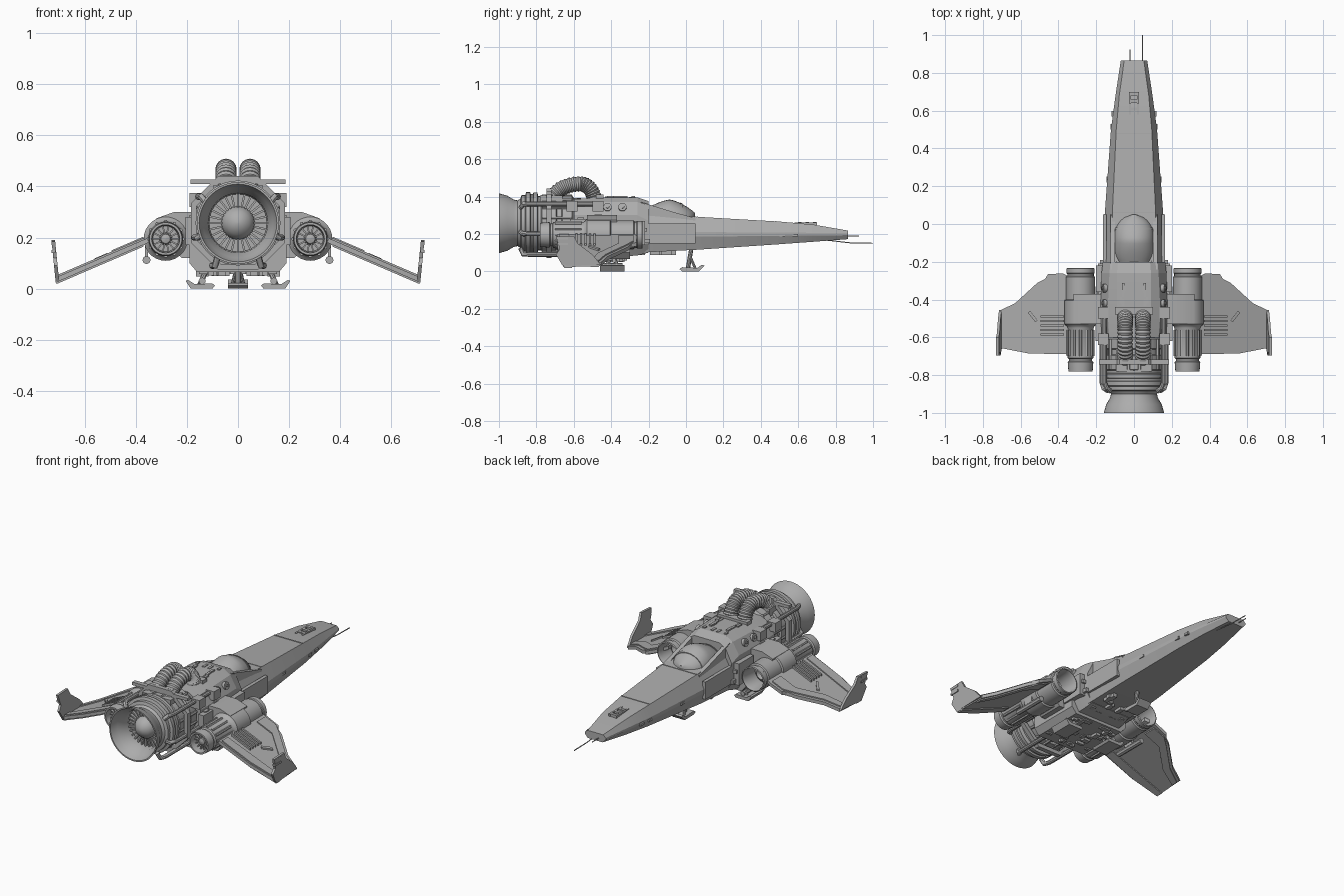
import bpy, bmesh, math, random
from mathutils import Vector

if "Cube" in bpy.data.objects:
    bpy.data.objects.remove(bpy.data.objects["Cube"])

random.seed(4)
GREY = bpy.data.materials.new("hull_grey")
GREY.diffuse_color = (0.42, 0.42, 0.42, 1)
GREY.use_nodes = True
GREY.node_tree.nodes["Principled BSDF"].inputs["Base Color"].default_value = GREY.diffuse_color


def loft(name, rings, mirror=False, caps=True, angle=32):
    """Skin a list of equal-length closed rings into one object."""
    bm = bmesh.new()
    rows = [[bm.verts.new(p) for p in r] for r in rings]
    n = len(rows[0])
    for a, b in zip(rows, rows[1:]):
        for i in range(n):
            bm.faces.new((a[i], a[(i + 1) % n], b[(i + 1) % n], b[i]))
    if caps:
        bm.faces.new(rows[0])
        bm.faces.new(rows[-1])
    else:
        bmesh.ops.remove_doubles(bm, verts=bm.verts, dist=1e-5)
    bmesh.ops.recalc_face_normals(bm, faces=bm.faces)
    me = bpy.data.meshes.new(name)
    bm.to_mesh(me)
    bm.free()
    me.polygons.foreach_set("use_smooth", [True] * len(me.polygons))
    me.set_sharp_from_angle(angle=math.radians(angle))
    me.materials.append(GREY)
    ob = bpy.data.objects.new(name, me)
    bpy.context.collection.objects.link(ob)
    if mirror:
        ob.modifiers.new("Mirror", 'MIRROR').use_mirror_merge = False
    return ob


def lathe(name, prof, x=0, z=0, n=32, mirror=False, caps=True, phase=0):
    """Revolve (y, radius) pairs about a lengthwise axis."""
    ang = [2 * math.pi * (i + phase) / n for i in range(n)]
    return loft(name, [[(x + r * math.cos(a), y, z + r * math.sin(a)) for a in ang]
                       for y, r in prof], mirror, caps)


def box(name, x0, x1, y0, y1, z0, z1, mirror=False):
    return loft(name, [[(x0, y0, z), (x1, y0, z), (x1, y1, z), (x0, y1, z)]
                       for z in (z0, z1)], mirror)


def prism_y(name, pts, y0, y1, mirror=False):
    return loft(name, [[(x, y, z) for x, z in pts] for y in (y0, y1)], mirror)


def prism_x(name, pts, x0, x1, mirror=False):
    return loft(name, [[(x, y, z) for y, z in pts] for x in (x0, x1)], mirror)


def rod(name, path, rad, n=10, mirror=False):
    path = [Vector(p) for p in path]
    rings = []
    for i, p in enumerate(path):
        t = (path[min(i + 1, len(path) - 1)] - path[max(i - 1, 0)]).normalized()
        ref = Vector((1, 0, 0)) if abs(t.x) < 0.9 else Vector((0, 0, 1))
        u = (ref - t * ref.dot(t)).normalized()
        v = t.cross(u)
        r = rad(i) if callable(rad) else rad
        rings.append([p + (u * math.cos(2 * math.pi * k / n) + v * math.sin(2 * math.pi * k / n)) * r
                      for k in range(n)])
    return loft(name, rings, mirror)


def hull(name, secs):
    """Each section: y followed by (half width, z) from top to bottom."""
    return loft(name, [[(w, y, z) for w, z in h] + [(-w, y, z) for w, z in reversed(h)]
                       for y, *h in secs], angle=12)


# Long tapering nose
hull("nose_hull", [
    (0.865, (.052, .218), (.07, .204), (.07, .193), (.05, .172)),
    (0.68, (.078, .25), (.098, .206), (.098, .192), (.08, .158)),
    (0.50, (.094, .266), (.122, .207), (.122, .19), (.1, .145)),
    (0.05, (.115, .292), (.155, .21), (.155, .185), (.13, .115)),
    (-0.25, (.118, .315), (.165, .23), (.165, .18), (.14, .1))])
# Cockpit side rails, nose panels and hatch
box("cockpit_side", .145, .165, -.24, .05, .15, .255, True)
prism_x("cockpit_rail", [(.05, .285), (-.06, .315), (-.24, .37), (-.24, .25), (.05, .25)], .1, .125, True)
for y, z, w in ((.48, .267, .095), (.06, .291, .113)):
    box("nose_seam", -w, w, y - .003, y + .003, z - .01, z + .003)
for x in (-.022, .022):
    box("nose_hatch_rail", x - .005, x + .005, .58, .7, .243, .262)
for y in (.6, .64, .68):
    box("nose_hatch_bar", -.018, .018, y, y + .018, .243, .263)

# Octagonal centre hull and belly
hull("centre_hull", [
    (-0.20, (.085, .375), (.125, .35), (.165, .27), (.165, .15), (.13, .1)),
    (-0.26, (.09, .395), (.13, .37), (.172, .30), (.172, .14), (.14, .085)),
    (-0.47, (.09, .395), (.14, .37), (.178, .30), (.178, .13), (.15, .07)),
    (-0.60, (.085, .385), (.13, .36), (.17, .30), (.17, .13), (.14, .075))])
prism_y("belly_block", [(-.19, .19), (-.19, .1), (-.16, .065), (.16, .065), (.19, .1), (.19, .19)], -.62, -.3)
box("spine_block", -.1, .1, -.48, -.44, .36, .41)
for y in (-.34, -.42):
    rod("round_vent", [(.13, y, .335), (.165, y, .345)], .022, 14, True)
    rod("vent_hub", [(.13, y, .335), (.17, y, .347)], .01, 8, True)

# Bubble canopy with frame ribs
def arch(y, grow=0.0, n=14):
    t = (y + .255) / .305
    w = .108 * math.sqrt(max(0, 1 - abs(2 * t - 1) ** 2.6)) + grow
    top = .29 + .1 * math.sin(math.pi * min(1, (1.02 - t) * .75 + .03)) ** .8 * min(1, (t + .35) * 1.1) + grow
    return [(w * math.cos(math.pi * i / n), y, .28 + (top - .28) * math.sin(math.pi * i / n))
            for i in range(n + 1)]

loft("canopy", [arch(-.254 + .303 * i / 20) for i in range(21)])
for y in (-.2, -.03):
    loft("canopy_rib", [arch(y, .004), arch(y + .012, .004)])
rim = [(math.cos(2 * math.pi * i / 36), math.sin(2 * math.pi * i / 36)) for i in range(36)]
loft("canopy_sill", [[(c * w, -.1 + s * l, z + .04 * (.1 - s) * .5) for c, s in rim]
                     for w, l, z in ((.118, .16, .27), (.118, .16, .305), (.106, .148, .305))], caps=False)

# Main engine, nozzle and turbine
EZ = .257
lathe("main_engine", [
    (-.45, .13), (-.6, .135), (-.61, .15), (-.66, .15), (-.665, .14), (-.69, .14), (-.695, .152), (-.77, .152),
    (-.775, .145), (-.79, .145), (-.795, .165), (-.815, .165), (-.818, .157), (-.83, .157), (-.833, .166),
    (-.855, .166), (-.86, .15), (-.88, .15), (-.885, .132), (-.9, .122), (-.92, .126), (-.955, .147), (-1, .16),
    (-1, .152), (-.955, .137), (-.925, .117), (-.87, .113), (-.87, .066), (-.895, .062), (-.92, .045),
    (-.935, .02), (-.938, .002)], z=EZ, n=40)

def blades(name, x, z, r0, r1, y, count, half, mirror=False):
    for i in range(count):
        a = 2 * math.pi * i / count
        d, s = Vector((math.cos(a), 0, math.sin(a))), Vector((-math.sin(a), 0, math.cos(a))) * half
        c = Vector((x, y, z))
        quad = [c + d * r0 - s, c + d * r1 - s, c + d * r1 + s, c + d * r0 + s]
        loft(name, [quad, [p + Vector((0, .015, 0)) for p in quad]], mirror)

blades("turbine_blade", 0, EZ, .06, .116, -.885, 28, .004)
for i in range(16):   # lengthwise ribs on the engine casing
    a = 2 * math.pi * (i + .5) / 16
    c, s = .15 * math.cos(a), .15 * math.sin(a)
    rod("engine_rib", [(c, -.77, EZ + s), (c, -.61, EZ + s)], .009, 6)

# Octagonal hoop and support pipes
lathe("engine_hoop", [(-.718, .2), (-.745, .2), (-.745, .175), (-.718, .175), (-.718, .2)],
      z=EZ, n=8, caps=False, phase=.5)
box("hoop_bar", -.185, .185, -.745, -.718, .41, .428)
for x, z in ((.155, .36), (.17, .2), (.1, .09)):
    rod("engine_pipe", [(x, -.5, z), (x, -.84, z), (x - .01, -.87, z), (x * .8, -.885, z * .8 + EZ * .2)], .013, 10, True)
for y in (-.64, -.5):
    box("pipe_clamp", .135, .19, y, y + .06, .32, .375, True)

# Ribbed intake hoses
arc = [math.pi * i / 44 for i in range(45)]
rod("ribbed_hose", [(.047, -.565 + (.075 if math.cos(a) > 0 else .15) * math.cos(a), .37 + .097 * math.sin(a))
                    for a in arc], lambda i: .042 if i % 2 else .037, 16, True)
box("hose_base", .005, .095, -.78, -.66, .36, .405, True)

# Side nacelles
NX, NZ = .283, .195
lathe("nacelle", [
    (-.33, .002), (-.31, .03), (-.34, .06), (-.25, .062), (-.232, .068), (-.235, .074), (-.26, .074), (-.265, .07),
    (-.275, .07), (-.28, .077), (-.4, .077), (-.405, .086), (-.53, .086), (-.54, .074), (-.55, .068), (-.71, .068),
    (-.715, .06), (-.725, .06), (-.73, .068), (-.78, .064), (-.78, .055), (-.73, .05), (-.73, .025), (-.75, .018),
    (-.755, .002)], NX, NZ, 28, True)
blades("nacelle_blade", NX, NZ, .02, .054, -.745, 14, .003, True)
for i in range(12):
    a = 2 * math.pi * i / 12
    x, z = NX + .067 * math.cos(a), NZ + .067 * math.sin(a)
    rod("nacelle_rib", [(x, -.7, z), (x, -.56, z)], .008, 6, True)
prism_y("nacelle_shoulder", [(.15, .3), (.25, .3), (.32, .275), (.3, .2), (.22, .12), (.15, .12)], -.53, -.37, True)
box("shoulder_block", .16, .2, -.36, -.22, .14, .27, True)
box("side_box", .17, .205, -.62, -.52, .17, .28, True)

# Drooping wings with raised panels
def wing(name, pts, lift, thick):
    loft(name, [[(x, y, .2 - .43 * (x - .35) + o) for x, y in pts] for o in (lift, lift - thick)], True)

wing("wing", [(.32, -.29), (.375, -.262), (.455, -.265), (.47, -.29), (.51, -.31), (.63, -.42), (.705, -.455),
              (.715, -.655), (.56, -.685), (.34, -.69)], 0, .02)
wing("leading_panel", [(.38, -.28), (.45, -.28), (.5, -.32), (.62, -.43), (.7, -.47), (.7, -.51), (.6, -.47),
                       (.48, -.36), (.38, -.36)], .007, .034)
wing("trailing_flap", [(.37, -.625), (.71, -.61), (.71, -.65), (.56, -.677), (.37, -.68)], .007, .034)
for i in range(5):
    y = -.485 - .024 * i
    wing("wing_slat", [(.37, y), (.495, y), (.495, y - .01), (.37, y - .01)], .012, .02)
wing("wing_strip", [(.55, -.46), (.562, -.47), (.522, -.52), (.51, -.51)], .009, .012)
# Upright winglets
fin = [(-.455, .035), (-.5, .09), (-.58, .15), (-.6, .19), (-.695, .185), (-.675, .12), (-.695, .09), (-.66, .03)]
loft("winglet", [[(x + .1 * (z - .03), y, z) for y, z in fin] for x in (.7, .714)], True)
for z in (.14, .17):
    box("winglet_light", .715, .73, -.69, -.63, z, z + .012, True)
# Small guns below the wing roots
box("gun_mount", .352, .364, -.5, -.44, .125, .18, True)
rod("gun", [(.358, -.56, .112), (.358, -.36, .112)], .016, 8, True)

# Landing gear: one nose skid, two rear pads
pad = [(-.035, .012), (-.02, 0), (.07, 0), (.1, .03), (.085, .035), (.06, .018), (-.02, .022)]
prism_x("nose_skid", pad, -.04, .04)
rod("nose_strut", [(0, .01, .015), (0, .03, .13)], .012, 10)
rod("nose_brace", [(.022, .05, .015), (.005, .02, .085)], .007, 8, True)
prism_y("rear_pad", [(.09, .012), (.1, 0), (.185, 0), (.205, .03), (.195, .034), (.17, .018), (.1, .02)], -.46, -.33, True)
for y in (-.43, -.36):
    rod("rear_strut", [(.15, y, .015), (.115, -.395, .09)], .01, 8, True)
rod("rear_ankle", [(.14, -.45, .03), (.14, -.34, .03)], .014, 8, True)

# Nose antennas
rod("long_antenna", [(.045, .74, .168), (.045, .88, .152), (.045, 1.0, .15)], .003, 6)
rod("short_antenna", [(-.022, .85, .19), (-.022, .925, .19)], .003, 6)

# Small surface machinery on flanks, belly and spine
U = random.uniform
for i in range(16):
    y, z, l = U(-.6, -.22), U(.12, .28), U(.015, .05)
    box("flank_detail", .16, U(.178, .192), y, y + l, z, z + U(.01, .03), True)
    x, y = U(.01, .12), U(-.6, -.32)
    box("belly_detail", x, x + U(.015, .05), y, y + l, U(.048, .06), .08, True)
for i in range(8):
    x, y = U(.01, .09), U(-.3, 0)
    box("keel_detail", x, x + .025, y, y + U(.02, .06), .088, .125, True)
    y = U(-.2, .6)
    w = .155 - .073 * max(0, y - .05)
    box("seam_detail", w - .02, w + .003, y, y + .03, .186, .2, True)
    x, y = U(.01, .07), U(-.44, -.28)
    box("spine_detail", x, x + .015, y, y + U(.01, .04), .38, U(.398, .404), True)
